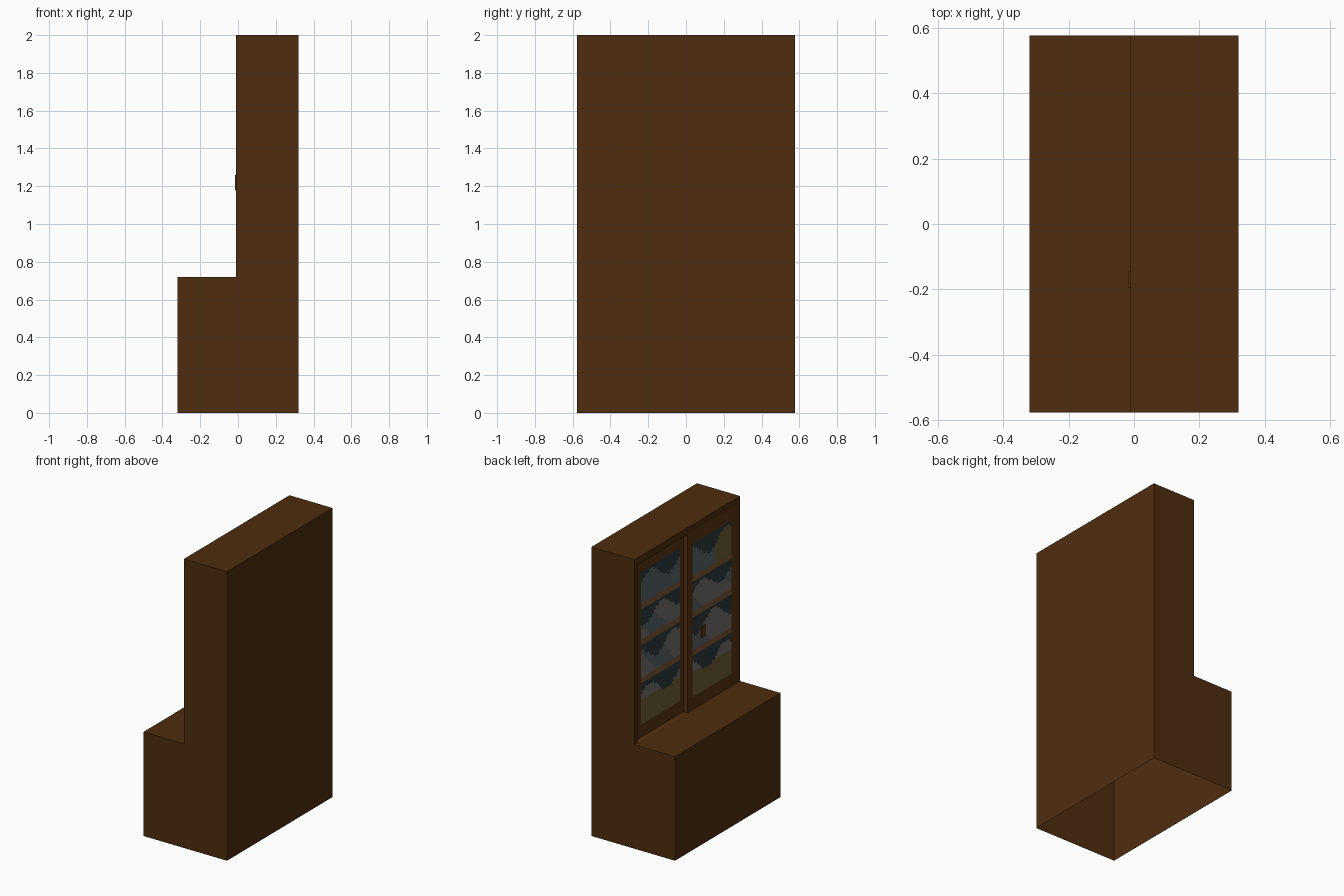
import bpy, bmesh, math
from mathutils import Vector

cube = bpy.data.objects.get("Cube")
if cube:
    bpy.data.objects.remove(cube, do_unlink=True)


def material(name, hex_colour):
    rgb = [int(hex_colour[i:i + 2], 16) / 255 for i in (0, 2, 4)]
    lin = [c / 12.92 if c < 0.04 else ((c + 0.055) / 1.055) ** 2.4 for c in rgb]
    mat = bpy.data.materials.new(name)
    mat.use_nodes = True
    mat.diffuse_color = (*lin, 1)
    mat.node_tree.nodes["Principled BSDF"].inputs["Base Color"].default_value = (*lin, 1)
    return mat


body_wood = material("dark_wood", "4F2D0E")
door_wood = material("door_wood", "59310F")
shadow = material("cupboard_shadow", "2E383E")
grey = material("grey_china", "75706C")
blue = material("blue_grey_china", "58646A")
olive = material("olive_pottery", "6E5F37")
shelf = material("shelf_wood", "7A5433")


def add_object(name, bm, mats):
    mesh = bpy.data.meshes.new(name)
    bm.to_mesh(mesh)
    bm.free()
    for mat in mats:
        mesh.materials.append(mat)
    obj = bpy.data.objects.new(name, mesh)
    bpy.context.collection.objects.link(obj)
    return obj


# Main dimensions
DEPTH, HALF, TOP, COUNTER, FACE = 0.32, 0.577, 2.0, 0.72, -0.01
RECESS, STILE, RAIL = 0.03, 0.545, 1.953

# Cabinet shell: stepped profile extruded along its width, open underneath
bm = bmesh.new()
profile = [(-DEPTH, 0), (DEPTH, 0), (DEPTH, TOP), (FACE, TOP), (FACE, COUNTER), (-DEPTH, COUNTER)]
side = bm.faces.new([bm.verts.new((x, -HALF, z)) for x, z in profile])
grown = bmesh.ops.extrude_face_region(bm, geom=[side], use_keep_orig=True)["geom"]
bmesh.ops.translate(bm, vec=(0, 2 * HALF, 0), verts=[g for g in grown if isinstance(g, bmesh.types.BMVert)])
bmesh.ops.recalc_face_normals(bm, faces=bm.faces[:])
bottom = [f for f in bm.faces if f.calc_center_median().z < 0.01]
bmesh.ops.delete(bm, geom=bottom, context='FACES_ONLY')


def upper_front():
    return [f for f in bm.faces if f.normal.x < -0.9 and f.calc_center_median().z > COUNTER]


# Cut the upper front into stiles, a top rail and two doors
for co, no in [((0, 0, RAIL), (0, 0, 1)), ((0, STILE, 0), (0, 1, 0)),
               ((0, 0, 0), (0, 1, 0)), ((0, -STILE, 0), (0, 1, 0))]:
    faces = upper_front()
    edges = {e for f in faces for e in f.edges}
    verts = {v for f in faces for v in f.verts}
    bmesh.ops.bisect_plane(bm, geom=faces + list(edges) + list(verts), plane_co=co, plane_no=no)
    bm.normal_update()

doors = [f for f in upper_front()
         if f.calc_center_median().z < RAIL and abs(f.calc_center_median().y) < STILE]
for f in doors:
    f.material_index = 1

# Set one sliding door back behind the other
back_door = max(doors, key=lambda f: f.calc_center_median().y)
moved = bmesh.ops.extrude_face_region(bm, geom=[back_door])["geom"]
bmesh.ops.translate(bm, vec=(RECESS, 0, 0), verts=[g for g in moved if isinstance(g, bmesh.types.BMVert)])
if back_door.is_valid:
    bmesh.ops.delete(bm, geom=[back_door], context='FACES_ONLY')
bm.normal_update()
for f in bm.faces:
    if f.normal.y > 0.9 and abs(f.calc_center_median().y) < 0.01:
        f.material_index = 1
add_object("cabinet_shell", bm, [body_wood, door_wood])


# Glass panes with painted shelves and crockery
SHELVES = [0.0, 0.26, 0.52, 0.75, 1.0]
PANE_MATS = [shadow, grey, blue, olive, shelf]


def pane_colour(u, v, phase):
    bay = max(i for i in range(4) if v >= SHELVES[i])
    t = (v - SHELVES[bay]) / (SHELVES[bay + 1] - SHELVES[bay])
    if bay > 0 and t < 0.14:
        return 4
    if t > 0.72 + 0.2 * math.sin(7 * u + 2 * bay + phase):
        return 0
    if bay == 0:
        return 3 if t < 0.6 else 1
    if bay == 3:
        return 3 if phase and u > 0.6 else 2
    return 1 if math.sin(5 * u + 3 * t + bay + phase) > -0.4 else 2


def glass_pane(name, x, y_start, phase):
    width, low, height, cols, rows = 0.43, 0.81, 1.06, 24, 56
    bm = bmesh.new()
    grid = [[bm.verts.new((x, y_start - width * i / cols, low + height * j / rows))
             for i in range(cols + 1)] for j in range(rows + 1)]
    for j in range(rows):
        for i in range(cols):
            f = bm.faces.new((grid[j][i], grid[j][i + 1], grid[j + 1][i + 1], grid[j + 1][i]))
            f.material_index = pane_colour((i + 0.5) / cols, (j + 0.5) / rows, phase)
    add_object(name, bm, PANE_MATS)


glass_pane("back_door_pane", FACE + RECESS - 0.003, 0.47, 0)
glass_pane("front_door_pane", FACE - 0.003, -0.05, 2)

# Small pull on the front door
bm = bmesh.new()
bmesh.ops.create_cube(bm, size=1)
for v in bm.verts:
    v.co = Vector((v.co.x * 0.006, v.co.y * 0.05, v.co.z * 0.08)) + Vector((FACE - 0.004, -0.17, 1.22))
add_object("door_pull", bm, [door_wood])
